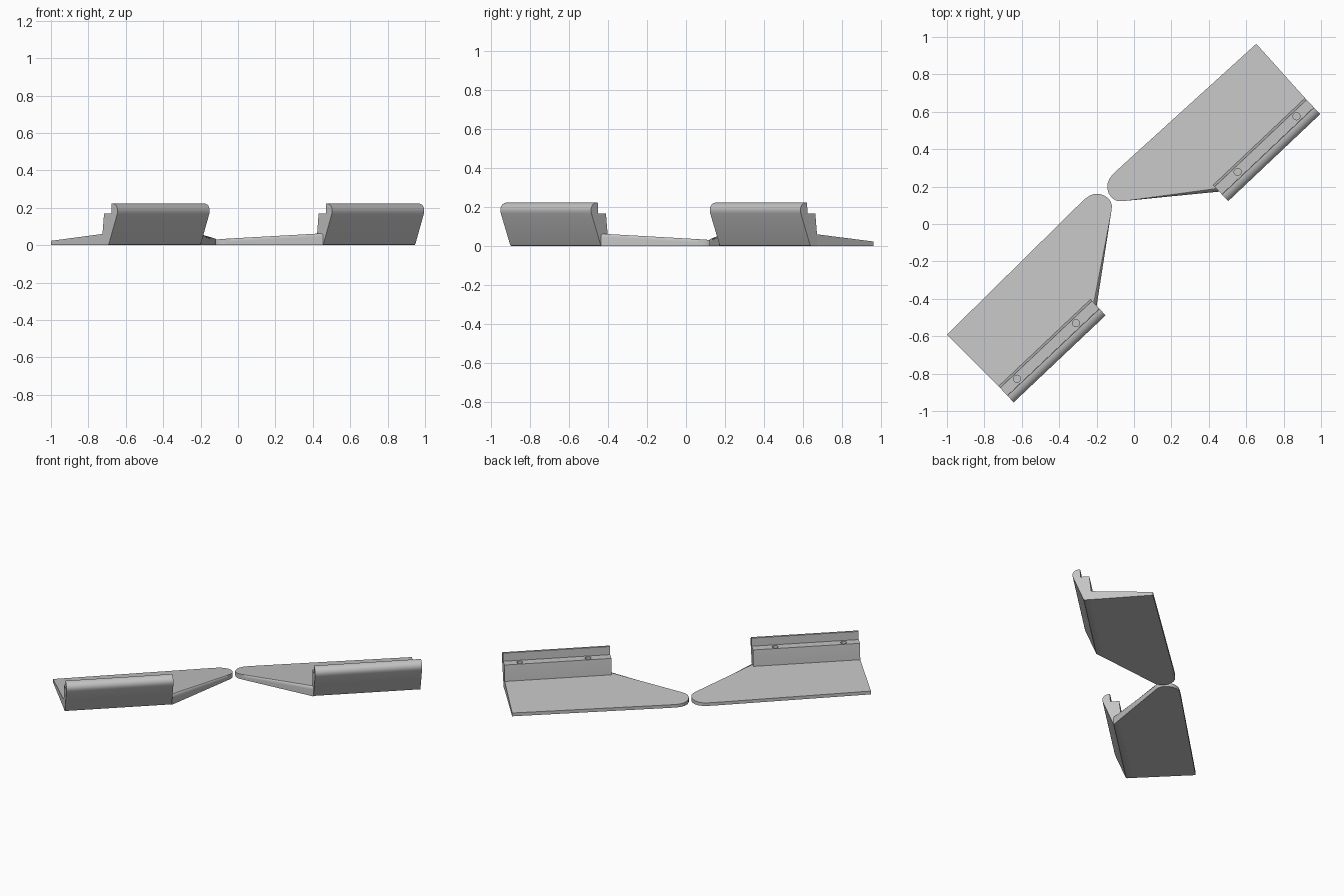
import bpy, bmesh, math
from mathutils import Vector, Matrix

if "Cube" in bpy.data.objects:
    bpy.data.objects.remove(bpy.data.objects["Cube"])

grey = bpy.data.materials.new("light grey")
grey.diffuse_color = (0.55, 0.55, 0.55, 1)
grey.use_nodes = True
grey.node_tree.nodes["Principled BSDF"].inputs["Base Color"].default_value = grey.diffuse_color

ANGLE = math.radians(43.4)
LENGTH = 0.677          # bracket length
V_AXIS = Vector((-math.sin(ANGLE), math.cos(ANGLE), 0))
U_AXIS = Vector((math.cos(ANGLE), math.sin(ANGLE), 0))


def frame(origin, sign):
    """Local (along, across, up) to world; sign -1 gives the mirrored part."""
    m = Matrix.Identity(4)
    for i, axis in enumerate((U_AXIS * sign, V_AXIS, Vector((0, 0, 1)))):
        m.col[i][:3] = axis
    m.col[3][:3] = origin
    return m


def finish(bm, name, mat):
    bm.transform(mat)
    bmesh.ops.recalc_face_normals(bm, faces=bm.faces[:])
    me = bpy.data.meshes.new(name)
    bm.to_mesh(me)
    bm.free()
    ob = bpy.data.objects.new(name, me)
    bpy.context.collection.objects.link(ob)
    me.materials.append(grey)
    return ob


def activate(ob):
    bpy.ops.object.select_all(action='DESELECT')
    ob.select_set(True)
    bpy.context.view_layer.objects.active = ob


def smooth(ob):
    activate(ob)
    bpy.ops.object.shade_smooth_by_angle(angle=math.radians(30))


def prism(bm, low, high):
    a = [bm.verts.new(p) for p in low]
    b = [bm.verts.new(p) for p in high]
    bm.faces.new(a)
    bm.faces.new(b)
    for i in range(len(a)):
        j = (i + 1) % len(a)
        bm.faces.new((a[i], a[j], b[j], b[i]))
    return a, b


def top_height(v):
    return 0.06 - (v - 0.12) * 0.037 / 0.39


# Bracket cross-section (across, up): leaning face, rolled top, step and foot
SECTION = [(0.12, 0), (0.08, 0), (0.073, 0.003), (0.069, 0.01), (0.006, 0.165),
           (0.002, 0.178), (0.002, 0.19), (0.006, 0.202), (0.014, 0.212),
           (0.026, 0.219), (0.04, 0.223), (0.05, 0.223),
           (0.052, 0.168), (0.108, 0.168), (0.12, 0.06)]

# Plate outline (along, across): straight edge, round tip, slanting edge
OUTLINE = [(0, 0.12), (-0.01, 0.51), (0.96, 0.53), (1.03, 0.53), (1.058, 0.525),
           (1.082, 0.513), (1.1, 0.495), (1.112, 0.473), (1.117, 0.449),
           (1.114, 0.425), (1.104, 0.405), (1.09, 0.392),
           (1.072, 0.378), (0.677, 0.072), (0.677, 0.12)]


def build(side, origin, sign):
    mat = frame(origin, sign)

    # Tapered plate with a rounded slanting edge
    bm = bmesh.new()
    low, high = prism(bm, [(u, v, 0) for u, v in OUTLINE],
                      [(u, v, top_height(v)) for u, v in OUTLINE])
    edge = bm.edges.get((high[12], high[13]))
    bmesh.ops.bevel(bm, geom=[edge], offset=0.018, segments=5,
                    affect='EDGES', profile=0.5)
    smooth(finish(bm, side + "_plate", mat))

    # Bracket with rolled top
    bm = bmesh.new()
    prism(bm, [(0, v, z) for v, z in SECTION], [(LENGTH, v, z) for v, z in SECTION])
    bracket = finish(bm, side + "_bracket", mat)

    # Two screw holes in the step
    bm = bmesh.new()
    for u in (0.1, 0.533):
        bmesh.ops.create_cone(bm, cap_ends=True, segments=24, radius1=0.019,
                              radius2=0.019, depth=0.12,
                              matrix=Matrix.Translation((u, 0.081, 0.168)))
    cutter = finish(bm, side + "_hole_cutter", mat)
    cutter.hide_render = True
    activate(bracket)
    mod = bracket.modifiers.new("holes", 'BOOLEAN')
    mod.operation = 'DIFFERENCE'
    mod.solver = 'EXACT'
    mod.object = cutter
    bpy.ops.object.modifier_apply(modifier=mod.name)
    bpy.data.objects.remove(cutter)
    smooth(bracket)


build("left", (-0.642, -0.955, 0), 1)
build("right", (0.997, 0.586, 0), -1)
